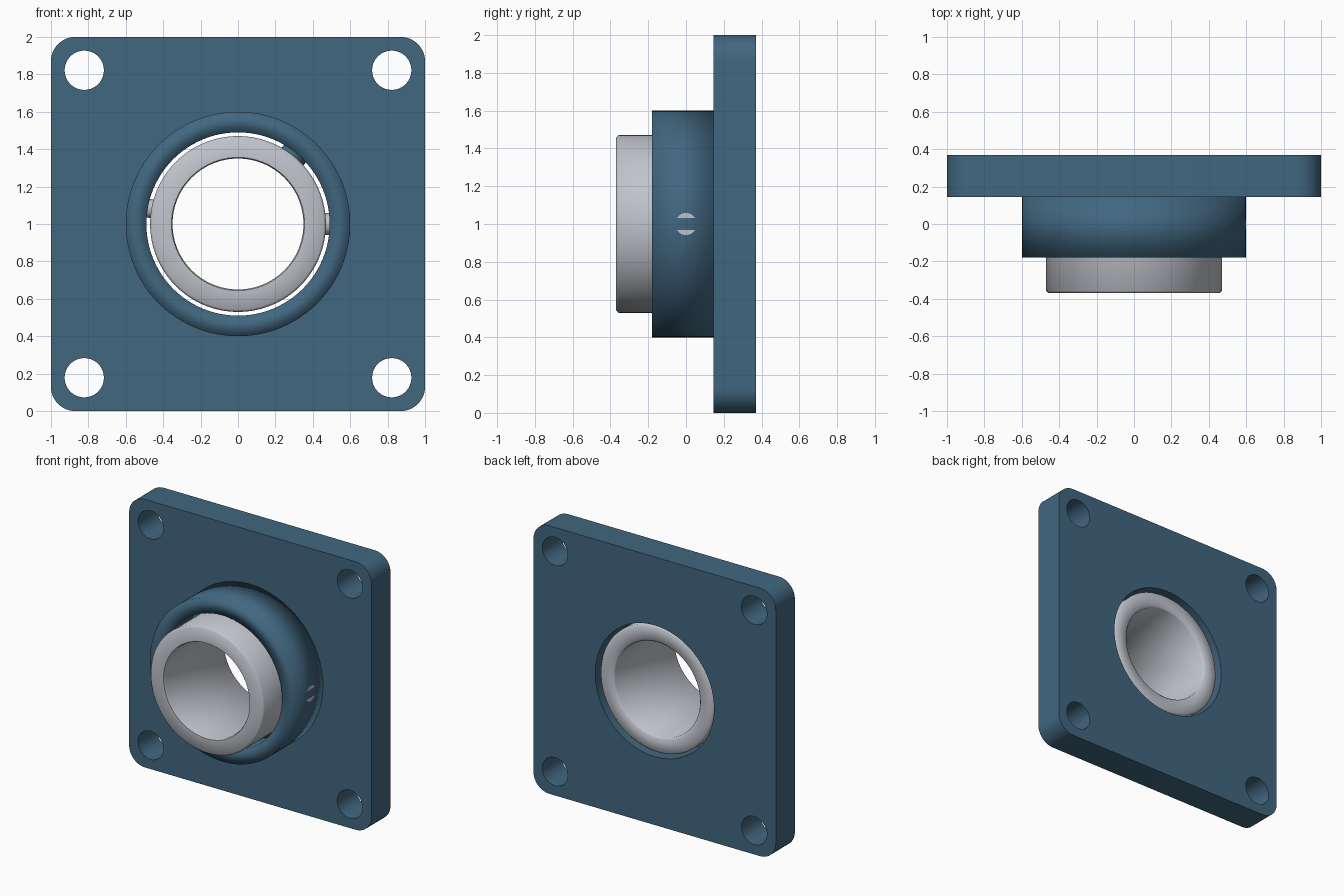
import bpy, bmesh, math
from mathutils import Matrix, Vector

if "Cube" in bpy.data.objects:
    bpy.data.objects.remove(bpy.data.objects["Cube"])


def material(name, rgb):
    m = bpy.data.materials.new(name)
    m.diffuse_color = (*rgb, 1)
    m.use_nodes = True
    m.node_tree.nodes["Principled BSDF"].inputs["Base Color"].default_value = m.diffuse_color
    return m


BLUE = material("painted blue", (0.053, 0.135, 0.215))
STEEL = material("bearing steel", (0.53, 0.55, 0.60))


def finish(ob, mat, angle=None):
    ob.data.materials.clear()
    ob.data.materials.append(mat)
    bpy.ops.object.select_all(action='DESELECT')
    bpy.context.view_layer.objects.active = ob
    ob.select_set(True)
    if angle is None:
        bpy.ops.object.shade_smooth()
    else:
        bpy.ops.object.shade_smooth_by_angle(angle=math.radians(angle))


def arc(cx, cz, r, a0, a1, n):
    return [(cx + r * math.cos(a0 + (a1 - a0) * i / n),
             cz + r * math.sin(a0 + (a1 - a0) * i / n)) for i in range(n + 1)]


def plate(name, outlines, y0, y1, mat):
    """Extruded flat outline with holes, lying in the xz plane."""
    cu = bpy.data.curves.new(name, 'CURVE')
    cu.dimensions, cu.fill_mode, cu.extrude = '2D', 'BOTH', (y1 - y0) / 2
    for pts in outlines:
        s = cu.splines.new('POLY')
        s.points.add(len(pts) - 1)
        for p, (x, z) in zip(s.points, pts):
            p.co = (x, z, 0, 1)
        s.use_cyclic_u = True
    tmp = bpy.data.objects.new(name + "_outline", cu)
    bpy.context.collection.objects.link(tmp)
    dg = bpy.context.evaluated_depsgraph_get()
    me = bpy.data.meshes.new_from_object(tmp.evaluated_get(dg))
    bpy.data.objects.remove(tmp)
    bm = bmesh.new()
    bm.from_mesh(me)
    bmesh.ops.transform(bm, verts=bm.verts, matrix=Matrix.Translation(
        (0, (y0 + y1) / 2, 0)) @ Matrix.Rotation(math.pi / 2, 4, 'X'))
    bmesh.ops.remove_doubles(bm, verts=bm.verts, dist=1e-5)
    bmesh.ops.recalc_face_normals(bm, faces=bm.faces)
    bm.to_mesh(me)
    bm.free()
    ob = bpy.data.objects.new(name, me)
    bpy.context.collection.objects.link(ob)
    finish(ob, mat, 35)


def lathe(name, profile, mat, angle=None, n=96):
    """Closed (radius, y) profile turned about the bearing axis."""
    bm = bmesh.new()
    rings = [[bm.verts.new((r * math.cos(t), y, 1 + r * math.sin(t)))
              for r, y in profile]
             for t in (2 * math.pi * i / n for i in range(n))]
    k = len(profile)
    for i in range(n):
        a, b = rings[i], rings[(i + 1) % n]
        for j in range(k):
            bm.faces.new((a[j], b[j], b[(j + 1) % k], a[(j + 1) % k]))
    bmesh.ops.recalc_face_normals(bm, faces=bm.faces)
    me = bpy.data.meshes.new(name)
    bm.to_mesh(me)
    bm.free()
    ob = bpy.data.objects.new(name, me)
    bpy.context.collection.objects.link(ob)
    finish(ob, mat, angle)


def pin(name, degrees, radius, r0, r1, mat):
    """Short radial cylinder bridging the bearing ring and the housing."""
    a = math.radians(degrees)
    d = Vector((math.cos(a), 0, math.sin(a)))
    bpy.ops.mesh.primitive_cylinder_add(
        vertices=32, radius=radius, depth=r1 - r0,
        location=Vector((0, 0, 1)) + d * (r0 + r1) / 2,
        rotation=d.to_track_quat('Z', 'Y').to_euler())
    ob = bpy.context.object
    ob.name = name
    finish(ob, mat, 35)


# square flange with rounded corners, four bolt holes and the centre opening
R = 0.13
outline = []
for i, (sx, sz) in enumerate([(1, 1), (-1, 1), (-1, -1), (1, -1)]):
    outline += arc(sx * (1 - R), 1 + sz * (1 - R), R,
                   i * math.pi / 2, (i + 1) * math.pi / 2, 12)
holes = [arc(sx * 0.822, 1 + sz * 0.822, 0.105, 0, 2 * math.pi, 40)[:-1]
         for sx in (-1, 1) for sz in (-1, 1)]
centre = arc(0, 1, 0.49, 0, 2 * math.pi, 96)[:-1]
plate("flange", [outline, centre] + holes, 0.145, 0.37, BLUE)

# raised housing, softly shaded over its front rim
lathe("housing", [(0.6, 0.147), (0.6, -0.18), (0.49, -0.18), (0.49, 0.147)], BLUE)

# bearing ring with slightly broken edges
c = 0.012
lathe("bearing_ring", [(0.35, -0.37 + c), (0.35 + c / 2, -0.37), (0.47 - c, -0.37),
                       (0.47, -0.37 + c), (0.47, 0.345 - c), (0.47 - c, 0.345),
                       (0.35 + c, 0.345), (0.35, 0.345 - c)], STEEL, 50)

# retaining pins in the gap
pin("right_pin", 0, 0.058, 0.44, 0.599, STEEL)
pin("left_pin", 170, 0.05, 0.44, 0.56, STEEL)
pin("upper_pin", 51, 0.075, 0.44, 0.56, BLUE)
